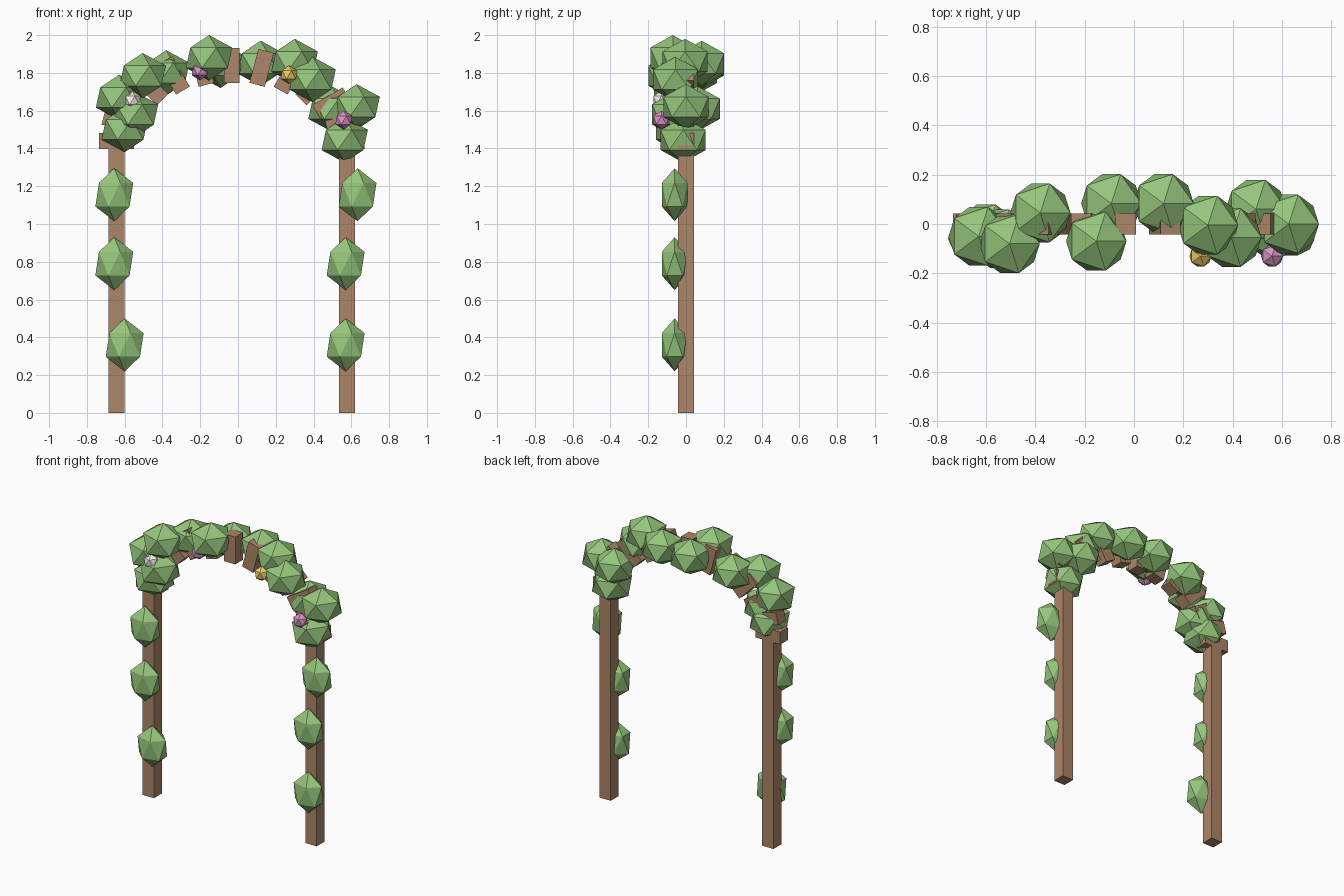
import bpy, math

if "Cube" in bpy.data.objects:
    bpy.data.objects.remove(bpy.data.objects["Cube"])

def mat(name, c):
    m = bpy.data.materials.new(name)
    m.diffuse_color = (*c, 1)
    m.use_nodes = True
    m.node_tree.nodes["Principled BSDF"].inputs["Base Color"].default_value = m.diffuse_color
    return m

WOOD = mat("wood", (0.42, 0.24, 0.14))
LEAF = mat("leaf", (0.30, 0.56, 0.20))
WHITE = mat("white_petal", (0.92, 0.88, 0.88))
PINK = mat("pink_petal", (0.70, 0.30, 0.55))
GOLD = mat("gold_petal", (0.85, 0.62, 0.15))

def box(name, loc, size, tilt=0.0):
    bpy.ops.mesh.primitive_cube_add(size=1, location=loc, rotation=(0, tilt, 0))
    o = bpy.context.object
    o.name, o.scale = name, size
    o.data.materials.append(WOOD)

def ball(name, loc, radii, material):
    bpy.ops.mesh.primitive_ico_sphere_add(subdivisions=1, radius=1, location=loc)
    o = bpy.context.object
    o.name, o.scale = name, radii
    o.data.materials.append(material)

CX, SPAN, SPRING, RISE, T = -0.033, 0.61, 1.44, 0.40, 0.084

# Two posts
for side, s in (("left", -1), ("right", 1)):
    box(f"{side}_post", (CX + s * SPAN, 0, SPRING / 2), (T, T, SPRING))

# Arch of radial blocks
for k in range(-6, 7):
    a = math.radians(15 * k)
    box("arch_block", (CX + SPAN * math.sin(a), 0, SPRING + RISE * math.cos(a)),
        (T, T, 0.185), a)

# Foliage clumps along the arch
clumps = [(-0.60, -0.04, 1.50), (-0.545, -0.06, 1.58), (-0.63, -0.05, 1.67),
          (-0.505, -0.08, 1.785), (-0.38, 0.045, 1.80), (-0.153, -0.07, 1.88),
          (-0.092, 0.083, 1.84), (0.12, 0.083, 1.85), (0.30, -0.005, 1.86),
          (0.395, -0.055, 1.765), (0.495, 0.06, 1.61), (0.628, 0.0, 1.62),
          (0.565, -0.015, 1.445)]
for c in clumps:
    ball("arch_foliage", c, (0.137, 0.14, 0.12), LEAF)

# Leaves climbing the front of the posts
for x, z in [(-0.655, 1.155), (-0.655, 0.79), (-0.60, 0.36),
             (0.633, 1.155), (0.57, 0.79), (0.57, 0.36)]:
    ball("post_leaf", (x, -0.06, z), (0.112, 0.08, 0.14), LEAF)

# Flowers
for x, z, m in [(-0.56, 1.655, WHITE), (-0.20, 1.81, PINK),
                (0.27, 1.79, GOLD), (0.56, 1.55, PINK)]:
    ball("flower", (x, -0.13, z), (0.05, 0.05, 0.05), m)
